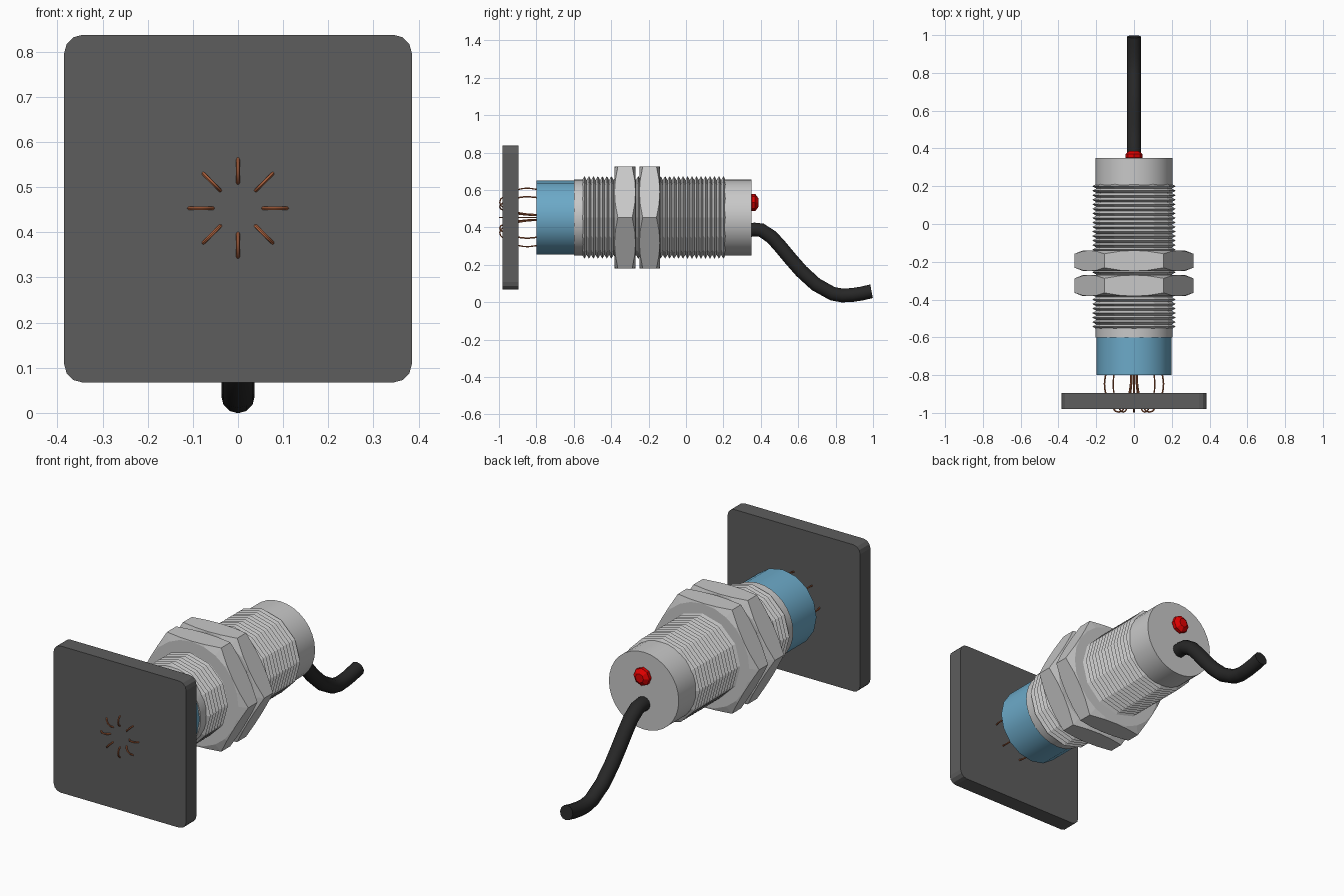
import bpy, bmesh, math
from mathutils import Vector

if "Cube" in bpy.data.objects:
    bpy.data.objects.remove(bpy.data.objects["Cube"])

ZC = 0.4535  # height of the sensor axis


def material(name, rgb):
    m = bpy.data.materials.new(name)
    m.diffuse_color = (*rgb, 1)
    m.use_nodes = True
    m.node_tree.nodes["Principled BSDF"].inputs["Base Color"].default_value = m.diffuse_color
    return m


METAL = material("brushed metal", (0.58, 0.58, 0.58))
BLUE = material("sensing blue", (0.15, 0.40, 0.58))
DARK = material("dark grey", (0.11, 0.11, 0.11))
BLACK = material("cable black", (0.02, 0.02, 0.02))
RED = material("lamp red", (0.75, 0.0, 0.0))
COPPER = material("field copper", (0.45, 0.13, 0.05))


def finish(name, bm, mat, smooth=0):
    bmesh.ops.recalc_face_normals(bm, faces=bm.faces)
    me = bpy.data.meshes.new(name)
    bm.to_mesh(me)
    bm.free()
    me.materials.append(mat)
    ob = bpy.data.objects.new(name, me)
    bpy.context.collection.objects.link(ob)
    if smooth:
        select(ob)
        bpy.ops.object.shade_smooth_by_angle(angle=math.radians(smooth))
    return ob


def select(ob):
    bpy.ops.object.select_all(action='DESELECT')
    ob.select_set(True)
    bpy.context.view_layer.objects.active = ob


def skin(name, rings, mat, smooth=0):
    """Join rings of points into a closed, capped surface."""
    bm = bmesh.new()
    loops = [[bm.verts.new(p) for p in ring] for ring in rings]
    n = len(loops[0])
    for a, b in zip(loops, loops[1:]):
        for i in range(n):
            j = (i + 1) % n
            bm.faces.new((a[i], a[j], b[j], b[i]))
    bm.faces.new(loops[0])
    bm.faces.new(loops[-1])
    return finish(name, bm, mat, smooth)


def lathe(name, profile, sides, mat, smooth=0, zc=ZC):
    """Turn (radius, y) points around the sensor axis."""
    ang = [2 * math.pi * i / sides for i in range(sides)]
    rings = [[(r * math.cos(t), y, zc + r * math.sin(t)) for t in ang] for r, y in profile]
    return skin(name, rings, mat, smooth)


def tube(name, points, radius, mat, res, bevel_res):
    cu = bpy.data.curves.new(name, 'CURVE')
    cu.dimensions = '3D'
    cu.bevel_depth = radius
    cu.bevel_resolution = bevel_res
    cu.resolution_u = res
    cu.use_fill_caps = True
    sp = cu.splines.new('BEZIER')
    sp.bezier_points.add(len(points) - 1)
    for bp, p in zip(sp.bezier_points, points):
        bp.co = p
        bp.handle_left_type = bp.handle_right_type = 'AUTO'
    cu.materials.append(mat)
    ob = bpy.data.objects.new(name, cu)
    bpy.context.collection.objects.link(ob)
    select(ob)
    bpy.ops.object.convert(target='MESH')
    bpy.ops.object.shade_smooth_by_angle(angle=math.radians(40))
    return ob


# Target plate with rounded corners
bm = bmesh.new()
bmesh.ops.create_cube(bm, size=1)
for v in bm.verts:
    v.co = Vector((v.co.x * 0.77, -0.9375 + v.co.y * 0.085, 0.4525 + v.co.z * 0.77))
corners = [e for e in bm.edges if abs(e.verts[0].co.y - e.verts[1].co.y) > 0.05]
bmesh.ops.bevel(bm, geom=corners, offset=0.04, segments=3, profile=0.5, affect='EDGES')
finish("target_plate", bm, DARK)

# Sensing cap and plain ends of the barrel
lathe("sensing_cap", [(0.198, -0.8), (0.198, -0.595)], 16, BLUE, 40)
lathe("front_collar", [(0.203, -0.6), (0.203, -0.54)], 32, METAL, 40)
lathe("rear_barrel", [(0.203, 0.2), (0.203, 0.35)], 32, METAL, 40)

# Threaded barrel
TEETH, Y0, Y1 = 32, -0.555, 0.212
pitch = (Y1 - Y0) / TEETH
thread = []
for k in range(TEETH):
    thread += [(0.2, Y0 + k * pitch), (0.221, Y0 + (k + 0.5) * pitch)]
thread.append((0.2, Y1))
lathe("threaded_barrel", thread, 12, METAL)


# Two hexagon nuts with corner chamfers
def nut(name, y0, y1):
    flat, n = 0.2725, 24
    mid, half = (y0 + y1) / 2, (y1 - y0) / 2
    rings = [[], [], [], []]
    for i in range(n):
        t = 2 * math.pi * i / n
        off = (t % (math.pi / 3)) - math.pi / 6
        r = flat / math.cos(off)
        h = half - (r - flat) * 0.42
        for ring, rad, y in zip(rings, (flat * 0.99, r, r, flat * 0.99),
                                (mid - half, mid - h, mid + h, mid + half)):
            ring.append((rad * math.cos(t), y, ZC + rad * math.sin(t)))
    skin(name, rings, METAL)


nut("front_nut", -0.382, -0.27)
nut("rear_nut", -0.249, -0.14)

# Indicator lamp
lathe("indicator_lamp", [(0.036, 0.34), (0.046, 0.352), (0.046, 0.37), (0.024, 0.387)],
      8, RED, zc=0.533)

# Bent cable
path = [(0.33, 0.385), (0.404, 0.385), (0.505, 0.297), (0.617, 0.166),
        (0.783, 0.046), (0.89, 0.039), (0.992, 0.059)]
tube("cable", [(0, y, z) for y, z in path], 0.037, BLACK, 2, 4)

# Field lines looping from the cap through the plate
loop = [(0.015, -0.78), (0.02, -0.86), (0.04, -0.94), (0.08, -0.996),
        (0.128, -0.94), (0.155, -0.87), (0.148, -0.78)]
for i in range(8):
    a = i * math.pi / 4
    tube(f"field_line_{i + 1}",
         [(r * math.cos(a), y, ZC + r * math.sin(a)) for r, y in loop], 0.004, COPPER, 4, 1)
